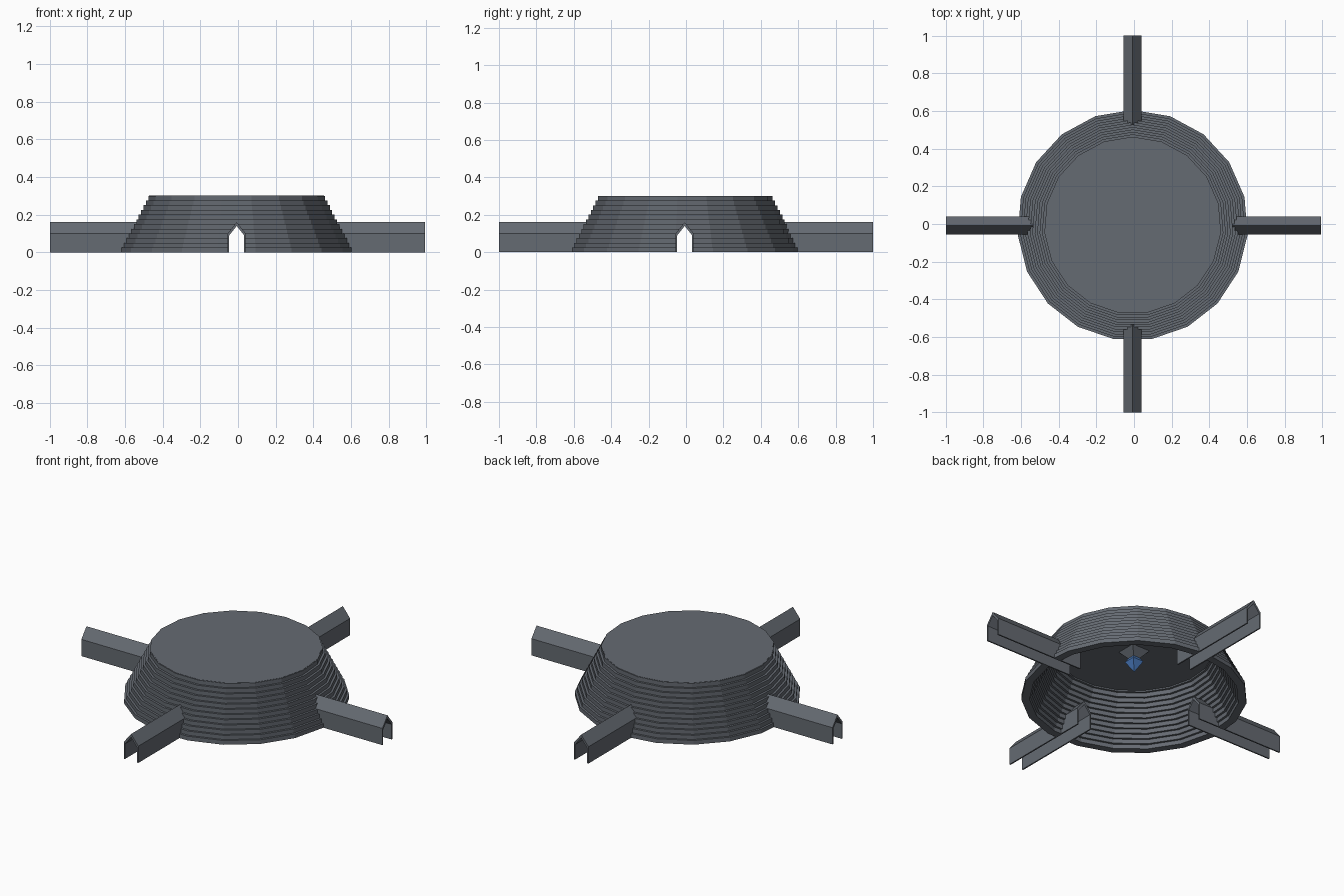
import bpy, bmesh, math
from mathutils import Matrix, Vector

if "Cube" in bpy.data.objects:
    bpy.data.objects.remove(bpy.data.objects["Cube"])

CX, CY = -0.007, -0.007      # centre of the chamber
SIDES, LAYERS, H = 19, 12, 0.3


def material(name, rgb):
    m = bpy.data.materials.new(name)
    m.diffuse_color = (*rgb, 1)
    m.use_nodes = True
    m.node_tree.nodes["Principled BSDF"].inputs["Base Color"].default_value = m.diffuse_color
    return m


stone = material("grey stone", (0.13, 0.145, 0.168))
blue = material("blue crystal", (0.07, 0.2, 0.52))


def finish(name, bm, mat):
    bmesh.ops.recalc_face_normals(bm, faces=bm.faces)
    me = bpy.data.meshes.new(name)
    bm.to_mesh(me)
    bm.free()
    me.materials.append(mat)
    ob = bpy.data.objects.new(name, me)
    bpy.context.collection.objects.link(ob)
    return ob


def lathe(name, profile, mat):
    """Revolve a closed (radius, z) profile into a 19-sided ring."""
    bm = bmesh.new()
    rings = []
    for i in range(SIDES):
        a = math.pi / 2 + 2 * math.pi * i / SIDES
        rings.append([bm.verts.new((CX + r * math.cos(a), CY + r * math.sin(a), z))
                      for r, z in profile])
    n = len(profile)
    for i in range(SIDES):
        p, q = rings[i], rings[(i + 1) % SIDES]
        for j in range(n):
            k = (j + 1) % n
            bm.faces.new((p[j], q[j], q[k], p[k]))
    return finish(name, bm, mat)


def prism(name, profile, start, end, angle, mat):
    """Extrude a closed (across, z) profile outward along a compass direction."""
    bm = bmesh.new()
    turn = Matrix.Rotation(angle, 3, 'Z')

    def end_loop(d):
        return [bm.verts.new(turn @ Vector((d, s, z)) + Vector((CX, CY, 0)))
                for s, z in profile]
    a, b = end_loop(start), end_loop(end)
    n = len(profile)
    bm.faces.new(a)
    bm.faces.new(b)
    for j in range(n):
        k = (j + 1) % n
        bm.faces.new((a[j], a[k], b[k], b[j]))
    return finish(name, bm, mat)


# Corbelled wall: stepped outside and inside
outer, inner = [], []
step = H / LAYERS
for i in range(LAYERS):
    r = 0.612 - 0.142 * i / (LAYERS - 1)
    outer += [(r, i * step), (r, (i + 1) * step)]
    inner += [(r - 0.045, i * step), (r - 0.045, (i + 1) * step)]
wall = lathe("chamber_wall", outer + inner[::-1], stone)

# Flat ceiling slab
bm = bmesh.new()
bmesh.ops.create_cone(bm, cap_ends=True, segments=SIDES, radius1=0.466, radius2=0.466, depth=0.018,
                      matrix=Matrix.Translation((CX, CY, 0.2925)) @ Matrix.Rotation(math.pi / 2, 4, 'Z'))
# align first corner with the wall's corner at +y
far = max(bm.verts, key=lambda v: v.co.y)
off = math.atan2(far.co.y - CY, far.co.x - CX) - math.pi / 2
bmesh.ops.rotate(bm, verts=bm.verts, cent=(CX, CY, 0), matrix=Matrix.Rotation(-off, 3, 'Z'))
finish("ceiling_slab", bm, stone)

# Four gabled passages and the doorways they make in the wall
gable = [(-0.048, 0), (-0.048, 0.1), (0, 0.16), (0.048, 0.1), (0.048, 0),
         (0.04, 0), (0.04, 0.09), (0, 0.14), (-0.04, 0.09), (-0.04, 0)]
door = [(-0.044, -0.05), (-0.044, 0.095), (0, 0.15), (0.044, 0.095), (0.044, -0.05)]
lengths = {"right": 1.0, "back": 1.007, "left": 0.99, "front": 0.993}
for i, (side, tip) in enumerate(lengths.items()):
    a = i * math.pi / 2
    prism(side + "_passage", gable, 0.42, tip, a, stone)
    cutter = prism(side + "_doorway_cutter", door, 0.35, 0.8, a, stone)
    cutter.hide_render = True
    cutter.hide_viewport = True
    mod = wall.modifiers.new("doorway", 'BOOLEAN')
    mod.operation = 'DIFFERENCE'
    mod.solver = 'EXACT'
    mod.object = cutter

# Apply the cuts and drop the cutters
deps = bpy.context.evaluated_depsgraph_get()
cut = bpy.data.meshes.new_from_object(wall.evaluated_get(deps))
wall.modifiers.clear()
wall.data = cut
for ob in [o for o in bpy.data.objects if o.name.endswith("cutter")]:
    bpy.data.objects.remove(ob)


def spike(name, radius, top, mid, bottom, mat):
    """Four-sided hanging shape; a None top gives a flat-topped pyramid."""
    bm = bmesh.new()
    ring = [bm.verts.new((CX + radius * math.cos(t), CY + radius * math.sin(t), mid))
            for t in (math.pi / 4 + k * math.pi / 2 for k in range(4))]
    if top is None:
        bm.faces.new(ring)
    for z in [z for z in (top, bottom) if z is not None]:
        tip = bm.verts.new((CX, CY, z))
        for k in range(4):
            bm.faces.new((ring[k], ring[(k + 1) % 4], tip))
    return finish(name, bm, mat)


# Crystal hanging from a stone boss under the ceiling
spike("crystal_mount", 0.084, None, 0.284, 0.215, stone)
spike("crystal", 0.05, 0.28, 0.22, 0.155, blue)
